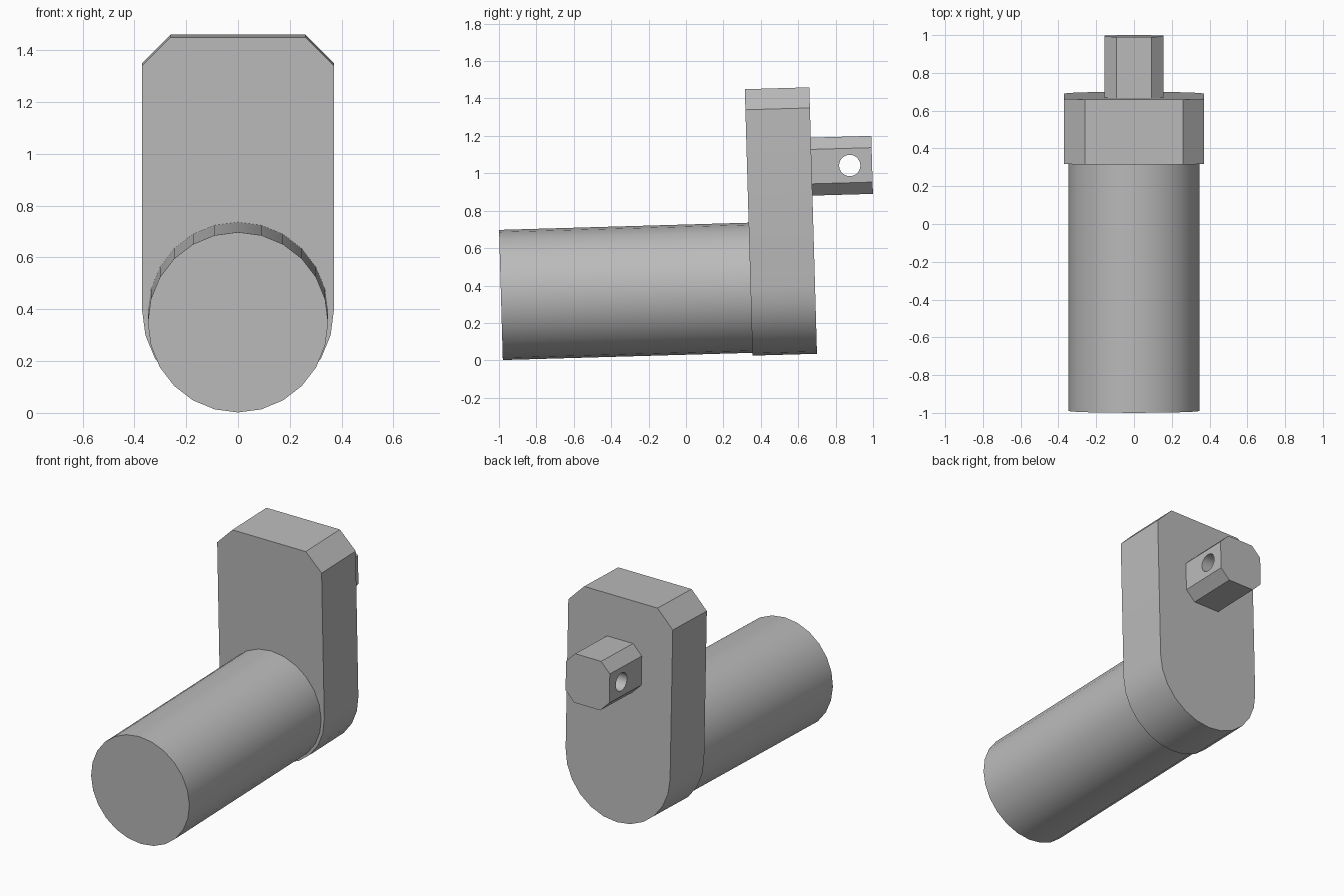
import bpy, bmesh, math
from mathutils import Matrix

cube = bpy.data.objects.get("Cube")
if cube:
    bpy.data.objects.remove(cube, do_unlink=True)

# Single grey finish
grey = bpy.data.materials.new("plain_grey")
grey.use_nodes = True
colour = (0.5, 0.5, 0.5, 1)
grey.diffuse_color = colour
grey.node_tree.nodes["Principled BSDF"].inputs["Base Color"].default_value = colour

TILT = Matrix.Rotation(math.radians(1.65), 4, 'X')


def arc(radius, cz, start, end, steps):
    """Points (x, z) along an arc, angles in degrees."""
    angles = [math.radians(start + (end - start) * i / steps) for i in range(steps + 1)]
    return [(radius * math.cos(a), cz + radius * math.sin(a)) for a in angles]


def extrude(name, points, low, high, axis='Y'):
    """Prism from a 2D profile, extruded along Y (points x,z) or X (points y,z)."""
    bm = bmesh.new()
    place = (lambda u, v: (u, low, v)) if axis == 'Y' else (lambda u, v: (low, u, v))
    face = bm.faces.new([bm.verts.new(place(u, v)) for u, v in points])
    new = bmesh.ops.extrude_face_region(bm, geom=[face])["geom"]
    depth = high - low
    shift = (0, depth, 0) if axis == 'Y' else (depth, 0, 0)
    bmesh.ops.translate(bm, vec=shift, verts=[v for v in new if isinstance(v, bmesh.types.BMVert)])
    bmesh.ops.recalc_face_normals(bm, faces=bm.faces)
    mesh = bpy.data.meshes.new(name)
    bm.to_mesh(mesh)
    bm.free()
    mesh.materials.append(grey)
    obj = bpy.data.objects.new(name, mesh)
    bpy.context.collection.objects.link(obj)
    obj.matrix_world = TILT
    return obj


def select(obj):
    bpy.ops.object.select_all(action='DESELECT')
    obj.select_set(True)
    bpy.context.view_layer.objects.active = obj


# Long round barrel, let slightly into the plate
barrel = extrude("barrel", arc(0.348, 0.378, -90, 270, 24)[:-1], -0.979, 0.39)

# Upright plate: round bottom, chamfered top corners
plate_outline = arc(0.37, 0.385, 180, 360, 12) + [
    (0.37, 1.33), (0.26, 1.44), (-0.26, 1.44), (-0.37, 1.33)]
plate = extrude("upright_plate", plate_outline, 0.356, 0.701)

# Chamfered square stub on the back
HALF, FLAT, STUB_Z = 0.155, 0.092, 1.016
corners = [(HALF, FLAT), (FLAT, HALF), (-FLAT, HALF), (-HALF, FLAT),
           (-HALF, -FLAT), (-FLAT, -HALF), (FLAT, -HALF), (HALF, -FLAT)]
stub = extrude("rear_stub", [(x, STUB_Z + z) for x, z in corners], 0.69, 1.0245)

# Cross hole through the stub
hole = [(y + 0.905, z) for y, z in arc(0.057, STUB_Z, 0, 360, 24)[:-1]]
cutter = extrude("hole_cutter", hole, -0.3, 0.3, axis='X')
cutter.hide_render = True
cut = stub.modifiers.new("cross_hole", 'BOOLEAN')
cut.operation = 'DIFFERENCE'
cut.solver = 'EXACT'
cut.object = cutter
select(stub)
bpy.ops.object.modifier_apply(modifier=cut.name)
bpy.data.objects.remove(cutter, do_unlink=True)

for part in (barrel, plate, stub):
    select(part)
    bpy.ops.object.shade_smooth_by_angle(angle=math.radians(30))
